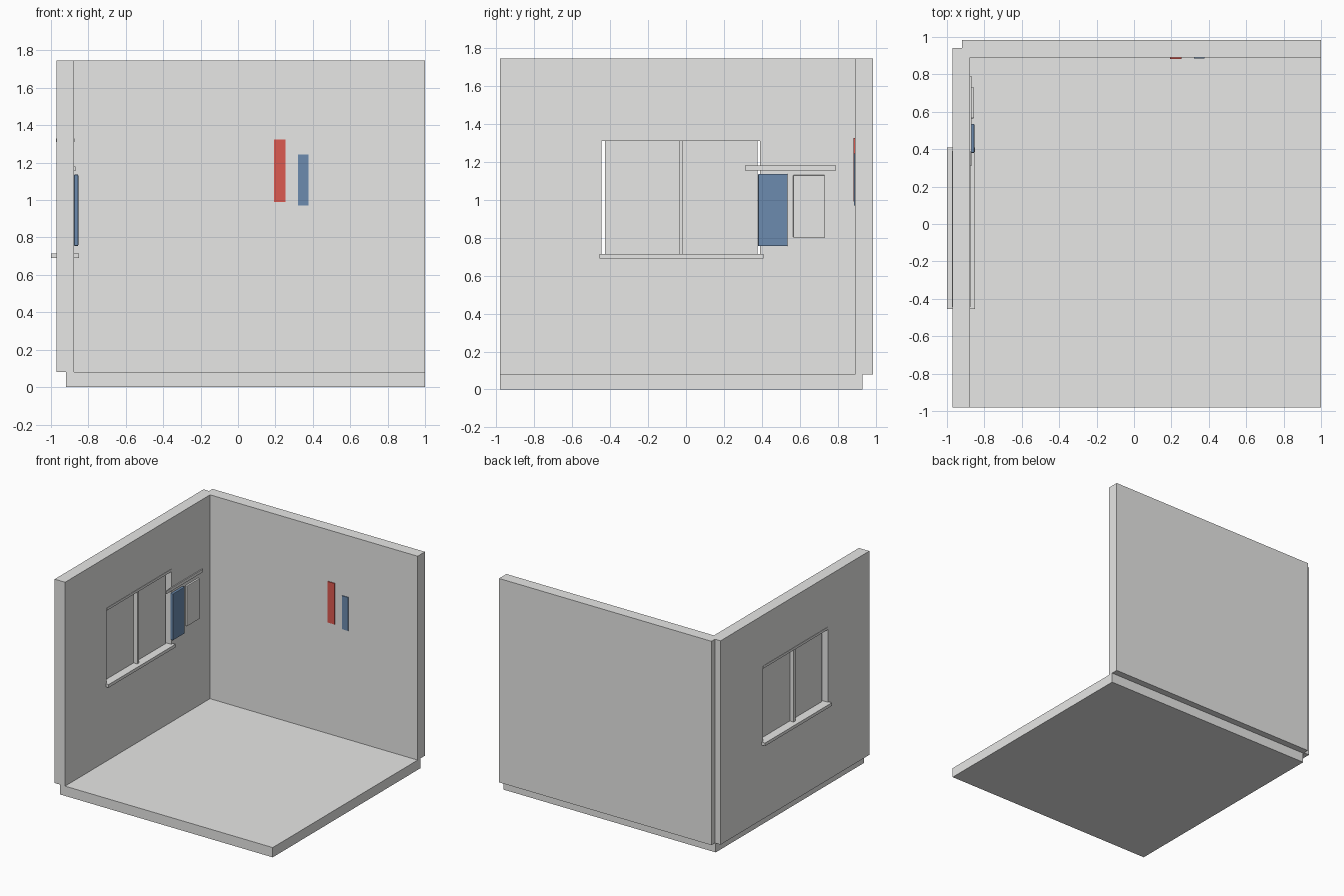
import bpy

if "Cube" in bpy.data.objects:
    bpy.data.objects.remove(bpy.data.objects["Cube"])


def material(name, rgb):
    m = bpy.data.materials.new(name)
    m.diffuse_color = (*rgb, 1.0)
    m.use_nodes = True
    m.node_tree.nodes["Principled BSDF"].inputs["Base Color"].default_value = m.diffuse_color
    return m


GREY = material("plaster_grey", (0.8, 0.8, 0.79))
RED = material("towel_red", (0.72, 0.10, 0.08))
BLUE = material("towel_blue", (0.15, 0.26, 0.43))


def box(name, x, y, z, mat=GREY, bevel=0.0):
    """Box spanning the given (min, max) ranges, optionally with soft edges."""
    spans = (x, y, z)
    bpy.ops.mesh.primitive_cube_add(size=1, location=[(a + b) / 2 for a, b in spans])
    ob = bpy.context.object
    ob.name = name
    ob.scale = [b - a for a, b in spans]
    bpy.ops.object.transform_apply(location=False, rotation=False, scale=True)
    ob.data.materials.append(mat)
    if bevel:
        mod = ob.modifiers.new("soft_edges", 'BEVEL')
        mod.width = bevel
        mod.segments = 2
    return ob


# Floor slab and back wall
box("floor", (-0.92, 1.0), (-0.98, 0.93), (0, 0.08))
box("back_wall", (-0.92, 1.0), (0.89, 0.985), (0.08, 1.745))

# Side wall: four blocks leaving a window opening
WALL_X = (-0.97, -0.876)
OPEN_Y = (-0.445, 0.39)
OPEN_Z = (0.69, 1.33)
box("side_wall_lower", WALL_X, (-0.98, 0.94), (0.08, OPEN_Z[0]))
box("side_wall_upper", WALL_X, (-0.98, 0.94), (OPEN_Z[1], 1.745))
box("side_wall_front", WALL_X, (-0.98, OPEN_Y[0]), OPEN_Z)
box("side_wall_rear", WALL_X, (OPEN_Y[1], 0.94), OPEN_Z)

# Window: sill, head, pane and centre mullion
box("window_sill", (-1.0, -0.851), (-0.455, 0.408), (0.69, 0.715))
box("window_head", (-0.973, -0.873), OPEN_Y, (1.31, 1.33))
box("window_pane", (-0.928, -0.918), (-0.428, 0.377), (0.713, 1.312))
box("window_mullion", (-0.962, -0.884), (-0.036, -0.015), (0.713, 1.312))

# Towel rail with two hanging towels
box("towel_rail", (-0.876, -0.868), (0.31, 0.79), (1.155, 1.18))
box("blue_towel", (-0.876, -0.854), (0.38, 0.535), (0.755, 1.136), BLUE, 0.004)
box("pale_towel", (-0.873, -0.855), (0.565, 0.73), (0.80, 1.13), GREY, 0.004)

# Thin towels on the back wall
box("red_wall_towel", (0.192, 0.255), (0.883, 0.891), (0.99, 1.325), RED)
box("blue_wall_towel", (0.32, 0.376), (0.884, 0.891), (0.97, 1.243), BLUE)
